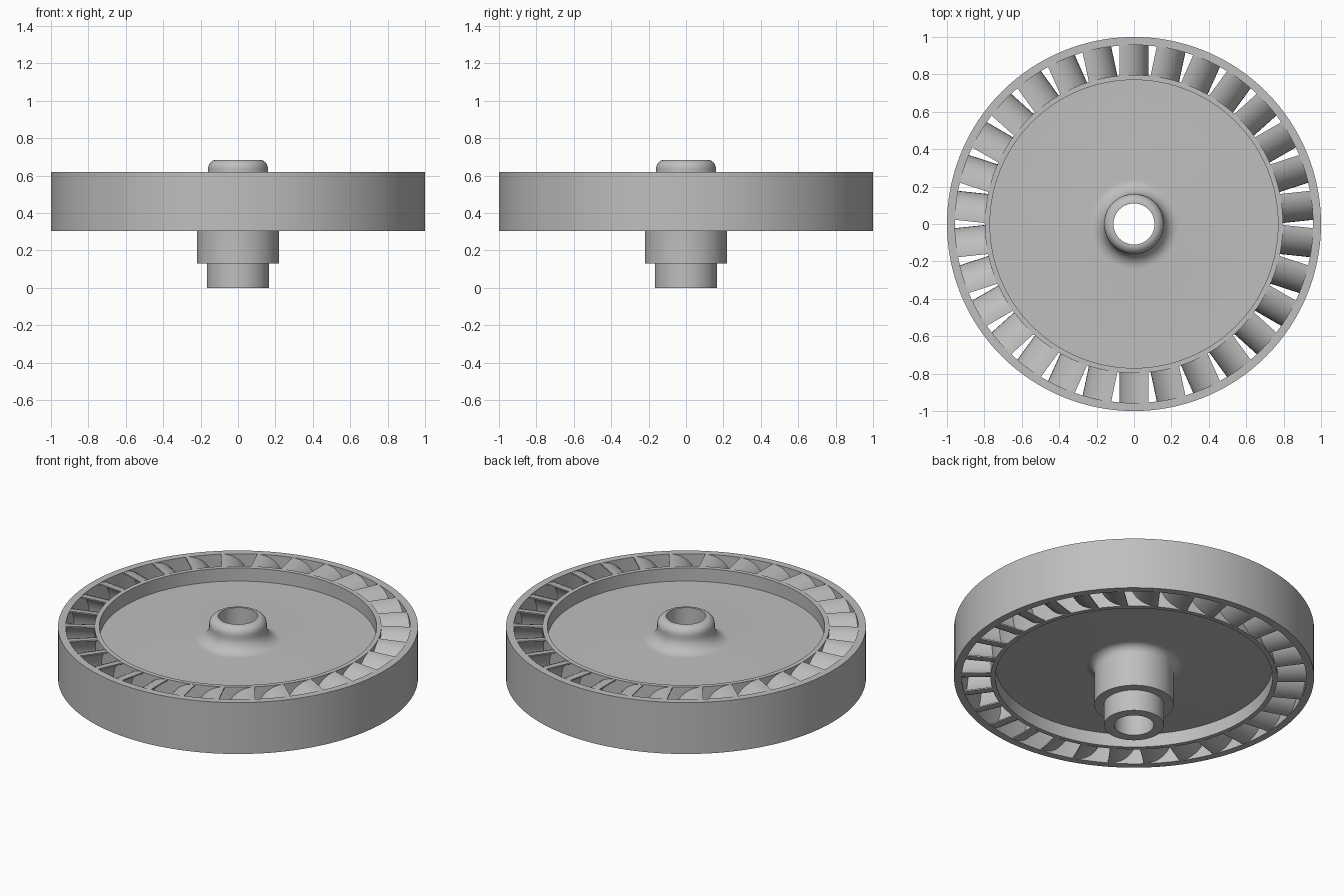
import bpy, bmesh, math
from mathutils import Matrix, Vector

if "Cube" in bpy.data.objects:
    bpy.data.objects.remove(bpy.data.objects["Cube"])

Z0, Z1 = 0.305, 0.62          # bottom and top of the wheel
BLADES = 30

steel = bpy.data.materials.new("grey_metal")
steel.diffuse_color = (0.52, 0.52, 0.52, 1)
steel.use_nodes = True
steel.node_tree.nodes["Principled BSDF"].inputs["Base Color"].default_value = steel.diffuse_color


def finish(bm, name, angle=35):
    """Turn a bmesh into a smooth-shaded object with sharp edges kept."""
    bmesh.ops.recalc_face_normals(bm, faces=bm.faces)
    me = bpy.data.meshes.new(name)
    bm.to_mesh(me)
    bm.free()
    me.materials.append(steel)
    ob = bpy.data.objects.new(name, me)
    bpy.context.collection.objects.link(ob)
    bpy.ops.object.select_all(action='DESELECT')
    ob.select_set(True)
    bpy.context.view_layer.objects.active = ob
    bpy.ops.object.shade_smooth_by_angle(angle=math.radians(angle))
    return ob


def lathe(name, profile, steps=128):
    """Revolve a closed (radius, z) profile about the z axis."""
    bm = bmesh.new()
    rings = []
    for i in range(steps):
        a = 2 * math.pi * i / steps
        rings.append([bm.verts.new((r * math.cos(a), r * math.sin(a), z))
                      for r, z in profile])
    n = len(profile)
    for i in range(steps):
        p, q = rings[i], rings[(i + 1) % steps]
        for j in range(n):
            k = (j + 1) % n
            bm.faces.new((p[j], q[j], q[k], p[k]))
    return finish(bm, name)


def arc(cx, cz, rx, rz, a0, a1, n=10):
    """Points on an elliptical arc, angles in degrees."""
    out = []
    for i in range(n + 1):
        a = math.radians(a0 + (a1 - a0) * i / n)
        out.append((cx + rx * math.cos(a), cz + rz * math.sin(a)))
    return out


# Hub, web and inner drum as one turned piece
hub = [(0.11, 0.0), (0.11, 0.685)]
hub += arc(0.114, 0.637, 0.046, 0.048, 90, 0)        # rounded top of hub
hub += arc(0.24, 0.62, 0.08, 0.08, 180, 270)         # fillet into web top
hub += [(0.77, 0.54), (0.77, Z1), (0.797, Z1), (0.797, Z0), (0.77, Z0), (0.77, 0.385)]
hub += arc(0.27, 0.335, 0.05, 0.05, 90, 180)         # fillet into web underside
hub += [(0.22, 0.13), (0.167, 0.13), (0.167, 0.0)]
lathe("hub_disc", hub)

# Outer shroud ring
lathe("outer_ring", [(0.957, Z0), (1.0, Z0), (1.0, Z1), (0.957, Z1)])

# Crescent bucket blades, bulging clockwise
mid, half = (Z0 + Z1) / 2, (Z1 - Z0) / 2
section = arc(-0.078, mid, 0.156, half, -90, 90, 20)
section += arc(-0.078, mid, 0.10, half - 0.008, 90, -90, 20)
bm = bmesh.new()
for i in range(BLADES):
    turn = Matrix.Rotation(2 * math.pi * i / BLADES, 4, 'Z')
    inner = [bm.verts.new(turn @ Vector((t, 0.785, z))) for t, z in section]
    outer = [bm.verts.new(turn @ Vector((t, 0.962, z))) for t, z in section]
    n = len(section)
    for j in range(n):
        k = (j + 1) % n
        bm.faces.new((inner[j], inner[k], outer[k], outer[j]))
    bm.faces.new(inner[::-1])
    bm.faces.new(outer)
finish(bm, "blades")
